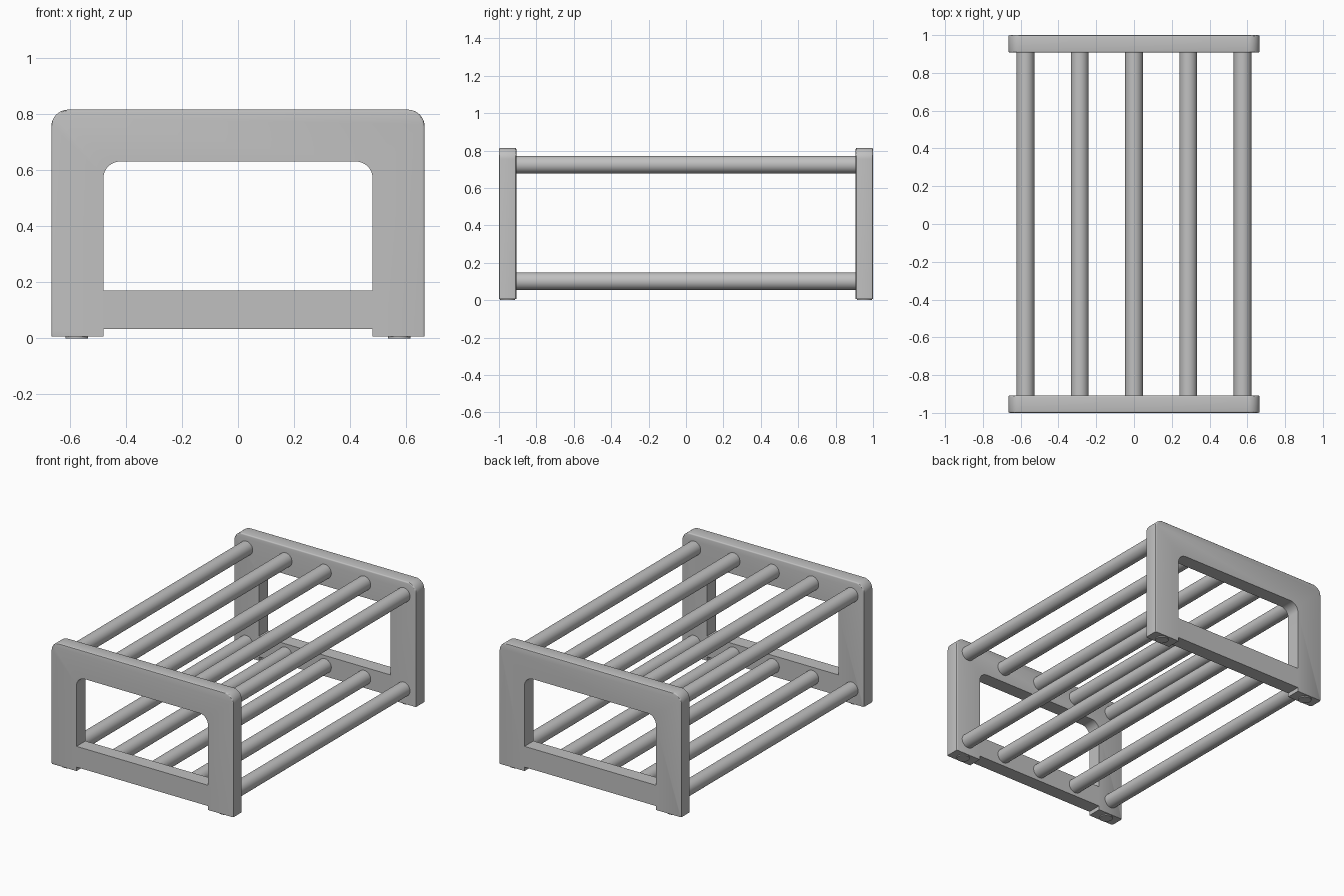
import bpy, bmesh
from math import pi, sin, cos, radians
from mathutils import Matrix

cube = bpy.data.objects.get("Cube")
if cube:
    bpy.data.objects.remove(cube)

GREY = (0.53, 0.53, 0.53, 1)
mat = bpy.data.materials.new("light_grey")
mat.use_nodes = True
mat.diffuse_color = GREY
mat.node_tree.nodes["Principled BSDF"].inputs["Base Color"].default_value = GREY

HALF_W, BASE, TOP = 0.665, 0.007, 0.815
DEPTH, RADIUS = 0.093, 0.06
OPEN_W, OPEN_LOW, OPEN_TOP, NOTCH = 0.48, 0.17, 0.63, 0.033
ROD_X = 0.575


def finish(bm, name):
    bmesh.ops.recalc_face_normals(bm, faces=bm.faces)
    mesh = bpy.data.meshes.new(name)
    bm.to_mesh(mesh)
    bm.free()
    mesh.materials.append(mat)
    obj = bpy.data.objects.new(name, mesh)
    bpy.context.collection.objects.link(obj)
    bpy.ops.object.select_all(action="DESELECT")
    obj.select_set(True)
    bpy.context.view_layer.objects.active = obj
    bpy.ops.object.shade_smooth_by_angle(angle=radians(30))
    return obj


def arch(half_w, low, top, steps=10):
    """Outline with square bottom corners and rounded top corners."""
    pts = [(half_w, low)]
    for side, start in ((1, 0), (-1, pi / 2)):
        for i in range(steps + 1):
            a = start + pi / 2 * i / steps
            pts.append((side * (half_w - RADIUS) + RADIUS * cos(a),
                        top - RADIUS + RADIUS * sin(a)))
    return pts + [(-half_w, low)]


def end_panel(name, y):
    bm = bmesh.new()
    notch = [(-OPEN_W, BASE), (-OPEN_W, NOTCH), (OPEN_W, NOTCH), (OPEN_W, BASE)]
    loops = []
    for pts in (arch(HALF_W, BASE, TOP) + notch, arch(OPEN_W, OPEN_LOW, OPEN_TOP)):
        vs = [bm.verts.new((x, y, z)) for x, z in pts]
        loops.append([bm.edges.new((vs[i - 1], vs[i])) for i in range(len(vs))])
    bmesh.ops.triangle_fill(bm, edges=loops[0] + loops[1], use_beauty=True)
    ext = bmesh.ops.extrude_face_region(bm, geom=bm.faces[:])
    bmesh.ops.translate(bm, vec=(0, DEPTH, 0),
                        verts=[g for g in ext["geom"] if isinstance(g, bmesh.types.BMVert)])
    bmesh.ops.recalc_face_normals(bm, faces=bm.faces)
    bmesh.ops.dissolve_limit(bm, angle_limit=0.01, verts=bm.verts, edges=bm.edges)

    # Softened outer rim
    def on_rim(v):
        return abs(v.co.x) > OPEN_W + 0.01 or v.co.z > OPEN_TOP + 0.01
    rim = [e for e in bm.edges
           if all(on_rim(v) for v in e.verts)
           and abs(e.verts[0].co.y - e.verts[1].co.y) < 1e-4
           and e.calc_face_angle(0) > 1]
    bmesh.ops.bevel(bm, geom=rim, offset=0.008, segments=3, profile=0.5, affect="EDGES")
    finish(bm, name)


def cylinder(name, loc, radius, length, axis, sides=32):
    bm = bmesh.new()
    rot = Matrix.Rotation(pi / 2, 4, "X") if axis == "Y" else Matrix()
    bmesh.ops.create_cone(bm, cap_ends=True, segments=sides, radius1=radius, radius2=radius,
                          depth=length, matrix=Matrix.Translation(loc) @ rot)
    finish(bm, name)


# End panels
end_panel("front_panel", -1)
end_panel("back_panel", 1 - DEPTH)

# Two rows of rods joining the panels
for row, z in (("lower", 0.102), ("upper", 0.725)):
    for i in range(5):
        cylinder(f"{row}_rod_{i + 1}", (ROD_X * (i - 2) / 2, 0, z), 0.047, 1.83, "Y")

# Foot pads
for end, y in (("front", -1 + DEPTH / 2), ("back", 1 - DEPTH / 2)):
    for side, x in (("right", -ROD_X), ("left", ROD_X)):
        cylinder(f"{end}_{side}_foot_pad", (x, y, BASE / 2 + 0.001), 0.04, BASE + 0.002, "Z")
